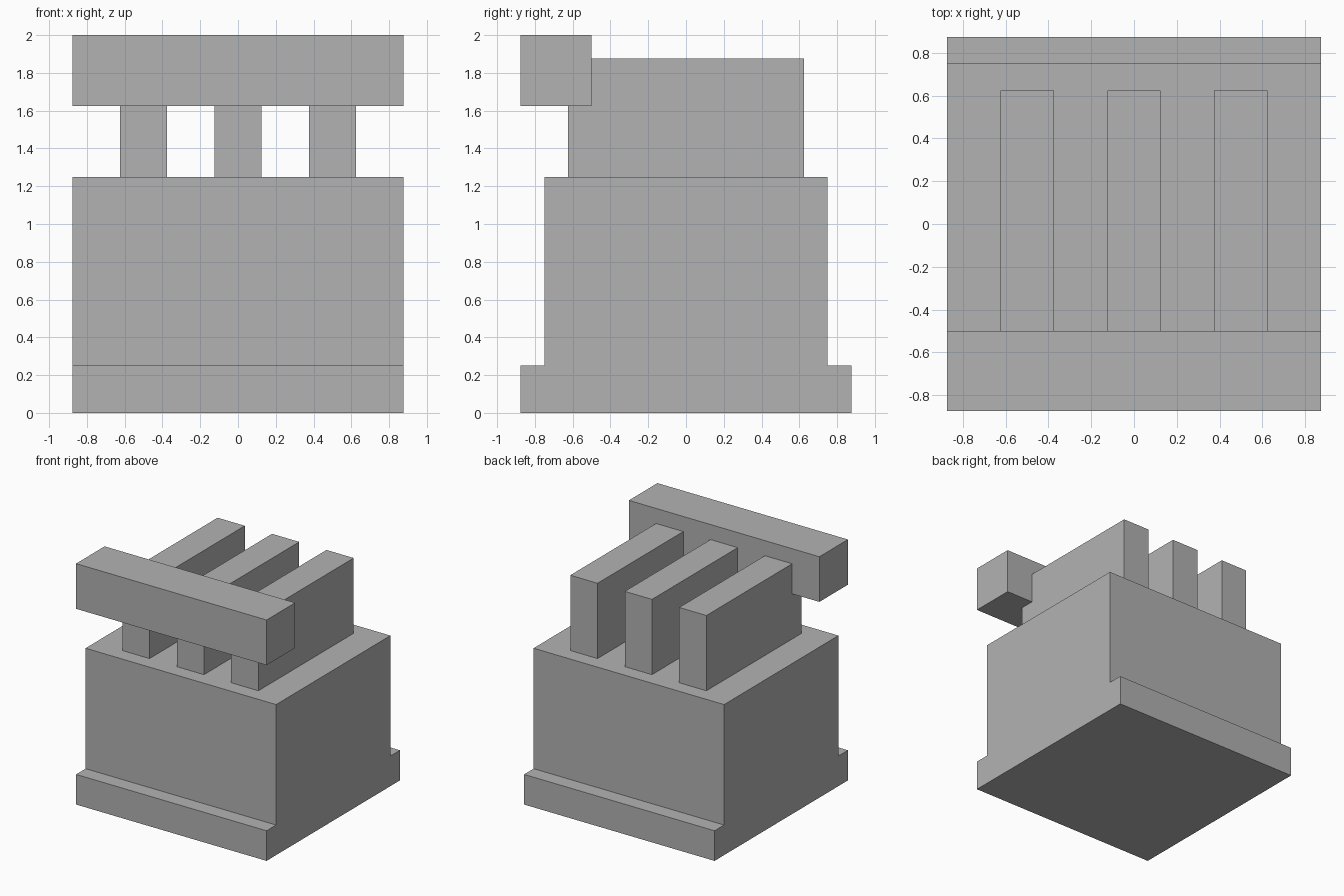
import bpy
import bmesh

# Remove the default object
cube = bpy.data.objects.get("Cube")
if cube:
    bpy.data.objects.remove(cube, do_unlink=True)

# Single grey material
GREY = (0.448, 0.448, 0.448, 1.0)
grey = bpy.data.materials.new("plain_grey")
grey.use_nodes = True
grey.diffuse_color = GREY
bsdf = next(n for n in grey.node_tree.nodes if n.type == 'BSDF_PRINCIPLED')
bsdf.inputs["Base Color"].default_value = GREY


def extrude_profile(name, profile, x0, x1):
    """Extrude a closed (y, z) outline along x from x0 to x1."""
    bm = bmesh.new()
    face = bm.faces.new([bm.verts.new((x0, y, z)) for y, z in profile])
    result = bmesh.ops.extrude_face_region(bm, geom=[face])
    moved = [g for g in result["geom"] if isinstance(g, bmesh.types.BMVert)]
    bmesh.ops.translate(bm, verts=moved, vec=(x1 - x0, 0, 0))
    bmesh.ops.recalc_face_normals(bm, faces=bm.faces)
    mesh = bpy.data.meshes.new(name)
    bm.to_mesh(mesh)
    bm.free()
    mesh.materials.append(grey)
    obj = bpy.data.objects.new(name, mesh)
    bpy.context.collection.objects.link(obj)
    return obj


W = 0.875  # half width

# Main block with a stepped foot at the front and back
half = [(W, 0), (W, 0.25), (0.75, 0.25), (0.75, 1.25)]
body = half + [(-y, z) for y, z in reversed(half)]
extrude_profile("body", body, -W, W)

# Three upright fins, notched at the front to seat the crossbar
fin = [(-0.625, 1.25), (0.625, 1.25), (0.625, 1.875),
       (-0.5, 1.875), (-0.5, 1.625), (-0.625, 1.625)]
for side, x in (("right", -0.5), ("middle", 0.0), ("left", 0.5)):
    extrude_profile(f"{side}_fin", fin, x - 0.125, x + 0.125)

# Crossbar along the front
bar = [(-W, 1.625), (-0.5, 1.625), (-0.5, 2.0), (-W, 2.0)]
extrude_profile("front_crossbar", bar, -W, W)
